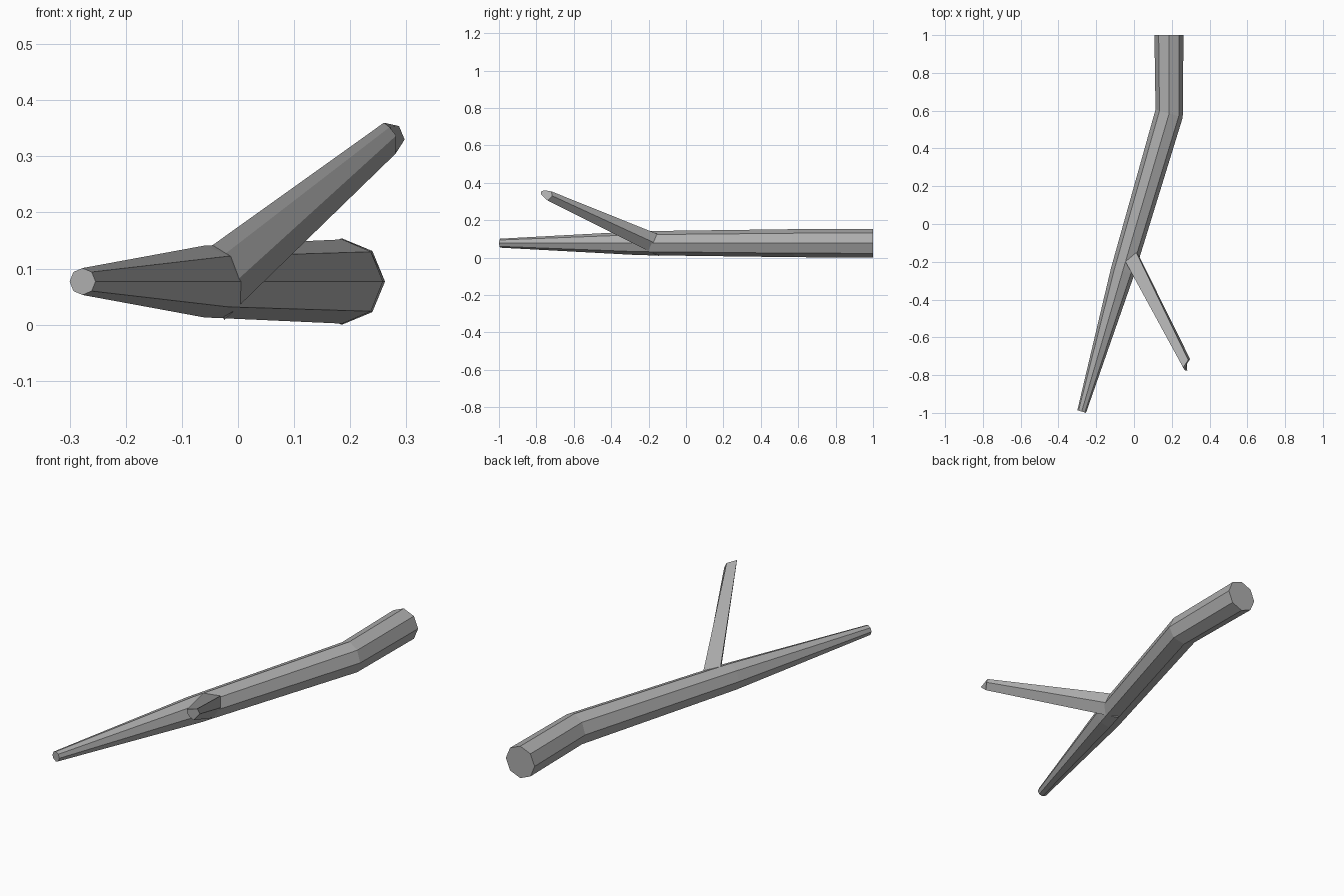
import bpy, bmesh, math
from mathutils import Vector

default_cube = bpy.data.objects.get("Cube")
if default_cube:
    bpy.data.objects.remove(default_cube, do_unlink=True)

# Single bark colour
bark = bpy.data.materials.new("grey_bark")
bark.use_nodes = True
GREY = (0.42, 0.42, 0.42, 1.0)
bark.diffuse_color = GREY
bark.node_tree.nodes["Principled BSDF"].inputs["Base Color"].default_value = GREY


def loft(name, rings):
    """Join matching rings of points into a closed, flat-shaded tube."""
    bm = bmesh.new()
    loops = [[bm.verts.new(p) for p in ring] for ring in rings]
    for a, b in zip(loops, loops[1:]):
        for i in range(len(a)):
            j = (i + 1) % len(a)
            bm.faces.new((a[i], a[j], b[j], b[i]))
    bm.faces.new(loops[0])
    bm.faces.new(loops[-1])
    bmesh.ops.recalc_face_normals(bm, faces=bm.faces)
    mesh = bpy.data.meshes.new(name)
    bm.to_mesh(mesh)
    bm.free()
    mesh.materials.append(bark)
    obj = bpy.data.objects.new(name, mesh)
    bpy.context.collection.objects.link(obj)
    return obj


def octagon(x, y, radius, turn):
    """Upright eight-sided ring, turned about z to follow the limb."""
    side = Vector((math.cos(turn), -math.sin(turn), 0))
    up = Vector((0, 0, 1))
    centre = Vector((x, y, 0.077))
    angles = [math.tau * i / 8 for i in range(8)]
    return [centre + radius * (side * math.cos(a) + up * math.sin(a)) for a in angles]


# Main limb: straight butt, one bend, then a long taper
lean = math.radians(16.3)
loft("main_limb", [
    octagon(0.185, 1.0, 0.077, 0),
    octagon(0.186, 0.585, 0.075, lean),
    octagon(-0.06, -0.25, 0.064, lean),
    octagon(-0.277, -0.993, 0.024, lean),
])

# Side twig: six-sided, rising from the limb with a slanted end
base = [Vector(p) for p in (
    (-0.045, -0.20, 0.142), (-0.022, -0.24, 0.127), (-0.003, -0.25, 0.078),
    (-0.002, -0.19, 0.030), (0.022, -0.16, 0.075), (0.012, -0.15, 0.125))]
tip = [Vector(p) for p in (
    (0.260, -0.760, 0.360), (0.270, -0.775, 0.352), (0.282, -0.775, 0.337),
    (0.281, -0.740, 0.305), (0.297, -0.715, 0.330), (0.287, -0.720, 0.354))]
root = [b.lerp(t, -0.08) for b, t in zip(base, tip)]
loft("side_twig", [root, base, tip])
